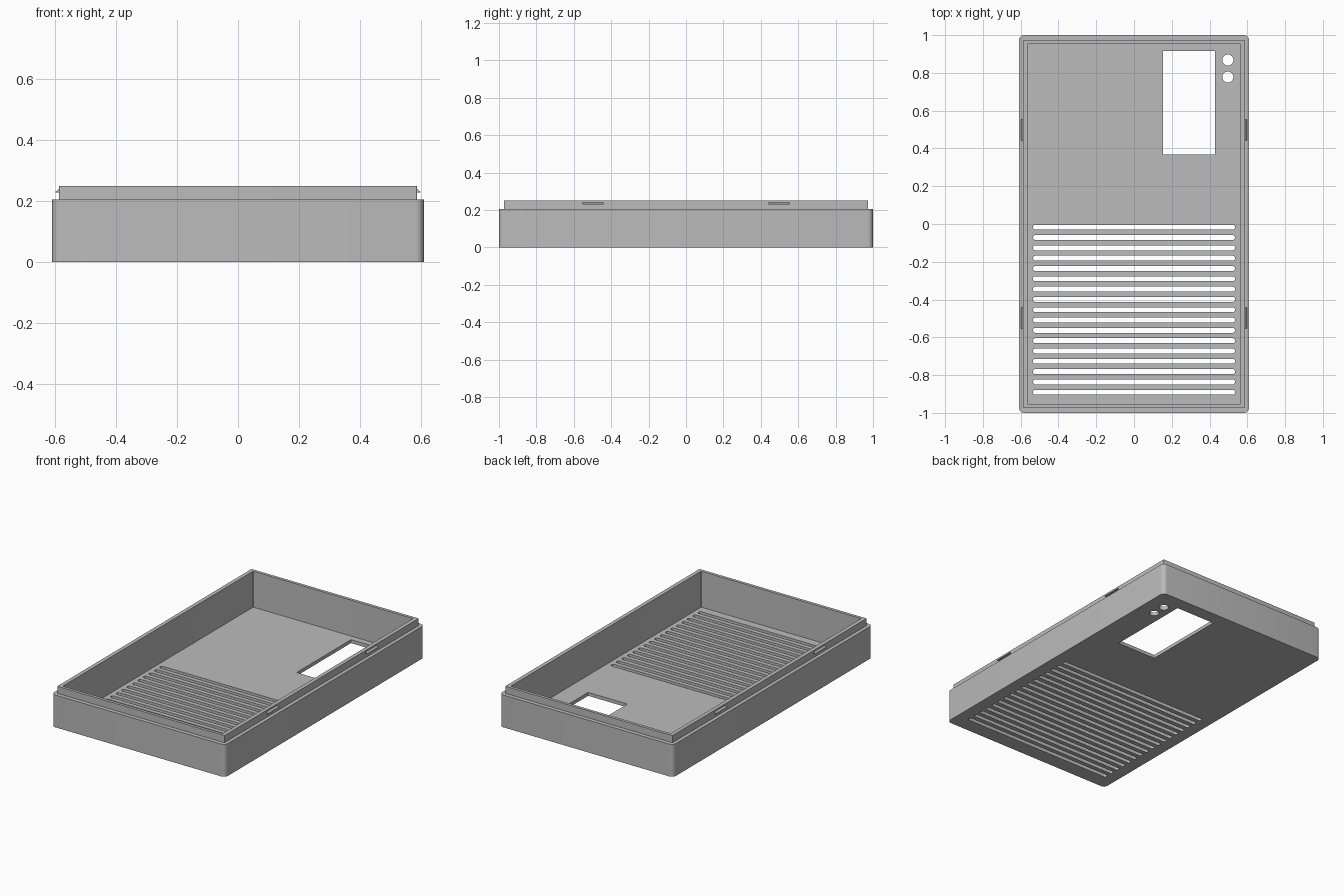
import bpy, bmesh
from math import pi, cos, sin

cube = bpy.data.objects.get("Cube")
if cube:
    bpy.data.objects.remove(cube, do_unlink=True)

grey = bpy.data.materials.new("grey_plastic")
grey.use_nodes = True
COLOR = (0.5, 0.5, 0.5, 1)
grey.diffuse_color = COLOR
grey.node_tree.nodes["Principled BSDF"].inputs["Base Color"].default_value = COLOR

FLOOR, SHOULDER, TOP = 0.022, 0.205, 0.25
LIP_X = 0.587


def rounded_rect(hx, hy, r, cx=0, cy=0, steps=6):
    """Counter-clockwise outline with rounded corners."""
    pts = []
    for k, (sx, sy) in enumerate([(1, 1), (-1, 1), (-1, -1), (1, -1)]):
        for i in range(steps + 1):
            a = pi / 2 * (k + i / steps)
            pts.append((cx + sx * (hx - r) + r * cos(a), cy + sy * (hy - r) + r * sin(a)))
    return pts


def loft(bm, rings):
    """Skin a stack of (outline, z) rings and cap both ends."""
    loops = [[bm.verts.new((x, y, z)) for x, y in pts] for pts, z in rings]
    n = len(loops[0])
    for a, b in zip(loops, loops[1:]):
        for i in range(n):
            j = (i + 1) % n
            bm.faces.new((a[i], a[j], b[j], b[i]))
    bm.faces.new(loops[0][::-1])
    bm.faces.new(loops[-1])


def finish(bm, name):
    bmesh.ops.recalc_face_normals(bm, faces=bm.faces)
    mesh = bpy.data.meshes.new(name)
    bm.to_mesh(mesh)
    bm.free()
    mesh.materials.append(grey)
    obj = bpy.data.objects.new(name, mesh)
    bpy.context.collection.objects.link(obj)
    return obj


# Open tray: outer wall, shoulder, raised lip, inner wall and floor
outer = rounded_rect(0.61, 1.0, 0.028)
lip = rounded_rect(LIP_X, 0.974, 0.004)
inner = rounded_rect(0.562, 0.955, 0.003)
bm = bmesh.new()
loft(bm, [(outer, 0), (outer, SHOULDER), (lip, SHOULDER),
          (lip, TOP), (inner, TOP), (inner, FLOOR)])
case = finish(bm, "case_tray")

# Floor openings: vent slots, screen window, two round holes
openings = [rounded_rect(0.535, 0.013, 0.0129, 0, -0.017 - 0.0546 * i) for i in range(17)]
openings.append(rounded_rect(0.138, 0.273, 0.0005, 0.291, 0.642))
openings += [rounded_rect(0.029, 0.029, 0.0288, 0.497, y) for y in (0.868, 0.778)]
bm = bmesh.new()
for outline in openings:
    loft(bm, [(outline, -0.05), (outline, FLOOR + 0.05)])
cutter = finish(bm, "opening_cutter")
cutter.hide_render = True

cut = case.modifiers.new("openings", "BOOLEAN")
cut.operation = "DIFFERENCE"
cut.solver = "EXACT"
cut.object = cutter
bpy.ops.object.select_all(action="DESELECT")
bpy.context.view_layer.objects.active = case
case.select_set(True)
bpy.ops.object.modifier_apply(modifier=cut.name)
bpy.data.objects.remove(cutter, do_unlink=True)
bpy.ops.object.shade_smooth_by_angle(angle=pi / 6)

# Wedge-shaped snap clips on both long sides of the lip
for side, label in ((1, "left"), (-1, "right")):
    for y, place in ((-0.498, "front"), (0.498, "back")):
        bm = bmesh.new()
        ends = []
        for end in (y - 0.056, y + 0.056):
            ends.append([bm.verts.new((side * x, end, z)) for x, z in
                         ((LIP_X - 0.003, 0.228), (0.598, 0.228),
                          (0.598, 0.231), (LIP_X - 0.003, 0.243))])
        a, b = ends
        for i in range(4):
            j = (i + 1) % 4
            bm.faces.new((a[i], a[j], b[j], b[i]))
        bm.faces.new(a)
        bm.faces.new(b)
        finish(bm, f"snap_clip_{place}_{label}")
